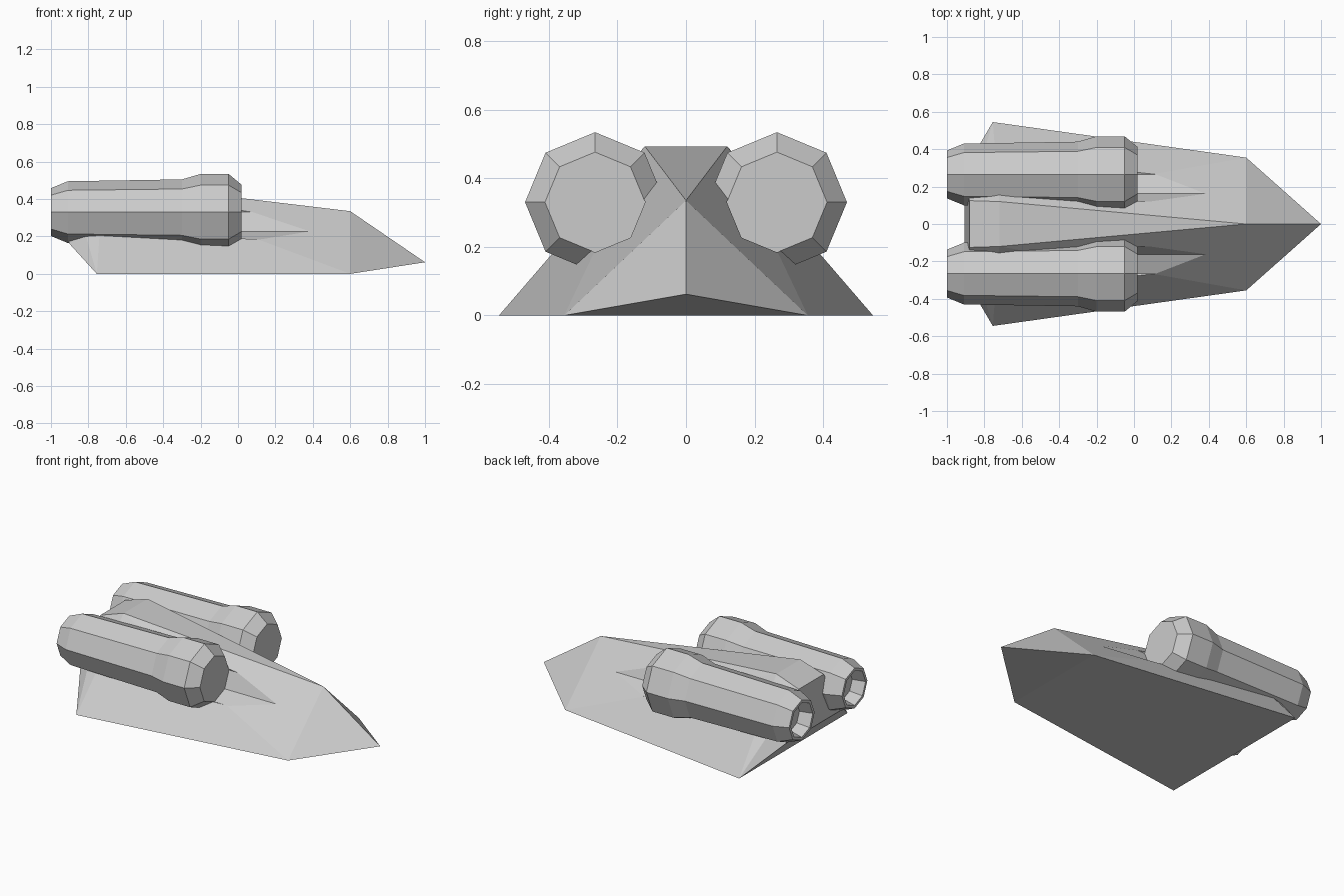
import bpy, bmesh
from math import sin, cos, pi

if "Cube" in bpy.data.objects:
    bpy.data.objects.remove(bpy.data.objects["Cube"])

SIDES = 8
ENGINE_Y, ENGINE_Z = 0.265, 0.33


def make_object(name, bm):
    bmesh.ops.recalc_face_normals(bm, faces=bm.faces)
    mesh = bpy.data.meshes.new(name)
    bm.to_mesh(mesh)
    bm.free()
    ob = bpy.data.objects.new(name, mesh)
    bpy.context.collection.objects.link(ob)
    return ob


def lathe_x(name, profile, y):
    """Octagonal body along x from (x, radius) pairs, capped at both ends."""
    bm = bmesh.new()
    rings = []
    for x, r in profile:
        rings.append([bm.verts.new((x, y + r * sin(2 * pi * i / SIDES),
                                    ENGINE_Z + r * cos(2 * pi * i / SIDES)))
                      for i in range(SIDES)])
    for a, b in zip(rings, rings[1:]):
        for i in range(SIDES):
            j = (i + 1) % SIDES
            bm.faces.new((a[i], a[j], b[j], b[i]))
    bm.faces.new(rings[0])
    bm.faces.new(rings[-1])
    return make_object(name, bm)


# Faceted hull: convex skin over centre points and mirrored side points
centre = [(1.0, 0, 0.062), (0.6, 0, 0.335)]
side = [(0.6, 0.355, 0),        # forward chine
        (-0.755, 0.545, 0),     # rear chine
        (-0.72, 0.12, 0.493),   # top of the back
        (-0.88, 0.125, 0.44),   # upper stern
        (-0.905, 0.29, 0.165)]  # lower stern
bm = bmesh.new()
for p in centre:
    bm.verts.new(p)
for x, y, z in side:
    for s in (1, -1):
        bm.verts.new((x, s * y, z))
bmesh.ops.convex_hull(bm, input=bm.verts[:])
bmesh.ops.dissolve_limit(bm, angle_limit=0.01, verts=bm.verts[:], edges=bm.edges[:])
hull = make_object("hull", bm)

# Engine pods with a recessed nozzle, front to back
pod = [(0.02, 0.146), (-0.05, 0.204), (-0.2, 0.204), (-0.3, 0.175),
       (-0.91, 0.165), (-1.0, 0.128), (-1.0, 0.11), (-0.92, 0.09)]
for label, s in (("left", 1), ("right", -1)):
    lathe_x(f"engine_{label}", pod, s * ENGINE_Y)

    # Intake groove carved into the hull ahead of each engine
    cutter = lathe_x(f"intake_cutter_{label}", [(0.6, 0.146), (-0.06, 0.146)], s * ENGINE_Y)
    cutter.hide_render = True
    cutter.hide_set(True)
    cut = hull.modifiers.new(f"intake_{label}", 'BOOLEAN')
    cut.operation = 'DIFFERENCE'
    cut.solver = 'EXACT'
    cut.object = cutter
